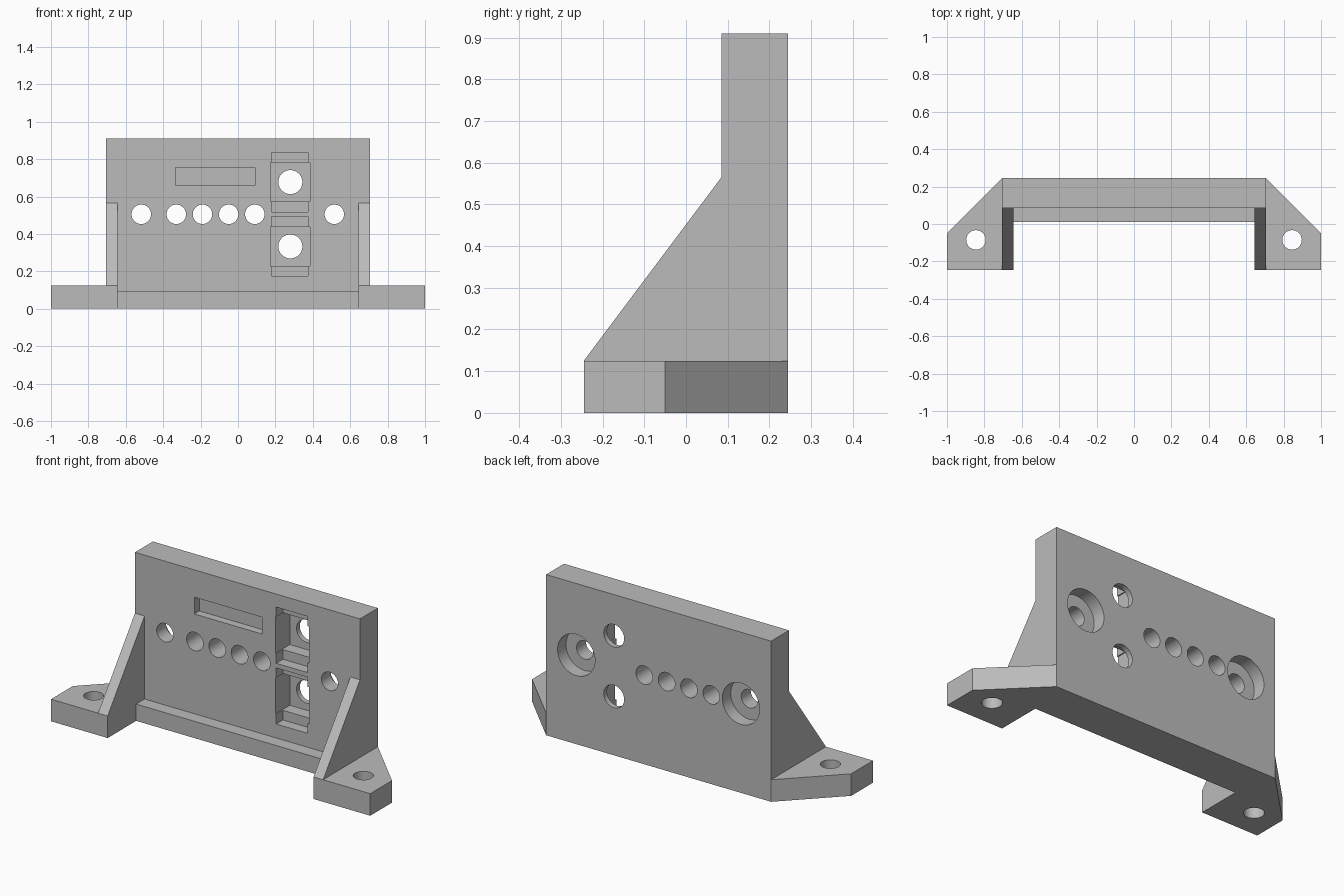
import bpy
import bmesh
import math
from mathutils import Matrix, Vector

cube = bpy.data.objects.get("Cube")
if cube:
    bpy.data.objects.remove(cube, do_unlink=True)

grey = bpy.data.materials.new("plain_grey")
grey.use_nodes = True
grey.diffuse_color = (0.5, 0.5, 0.5, 1)
grey.node_tree.nodes["Principled BSDF"].inputs["Base Color"].default_value = grey.diffuse_color


def add_object(name, bm):
    bmesh.ops.recalc_face_normals(bm, faces=bm.faces)
    mesh = bpy.data.meshes.new(name)
    bm.to_mesh(mesh)
    bm.free()
    mesh.materials.append(grey)
    obj = bpy.data.objects.new(name, mesh)
    bpy.context.collection.objects.link(obj)
    return obj


def prism(name, points, offset):
    """Extrude a flat outline of 3D points along an offset."""
    bm = bmesh.new()
    face = bm.faces.new([bm.verts.new(p) for p in points])
    result = bmesh.ops.extrude_face_region(bm, geom=[face], use_keep_orig=True)
    moved = [v for v in result["geom"] if isinstance(v, bmesh.types.BMVert)]
    bmesh.ops.translate(bm, verts=moved, vec=offset)
    return add_object(name, bm)


def box(name, x, y, z):
    corners = [(x[0], y[0], z[0]), (x[1], y[0], z[0]), (x[1], y[1], z[0]), (x[0], y[1], z[0])]
    return prism(name, corners, (0, 0, z[1] - z[0]))


def cylinder(name, centre, radius, length, along_y=True):
    bm = bmesh.new()
    turn = Matrix.Rotation(math.pi / 2, 4, "X") if along_y else Matrix()
    bmesh.ops.create_cone(bm, cap_ends=True, segments=48, radius1=radius, radius2=radius,
                          depth=length, matrix=Matrix.Translation(centre) @ turn)
    return add_object(name, bm)


FRONT, BACK = 0.085, 0.245
HALF, INNER = 0.705, 0.645

# Upright plate and the low sill along its front
body = box("mounting_bracket", (-HALF, HALF), (FRONT, BACK), (0, 0.91))
solids = [box("sill", (-INNER - 0.02, INNER + 0.02), (0.01, FRONT + 0.03), (0, 0.095))]
cutters = []

for s in (-1, 1):
    # Sloping side gusset
    side = [(-0.245, 0), (-0.245, 0.125), (FRONT, 0.565), (BACK, 0.565), (BACK, 0)]
    solids.append(prism("gusset", [(s * INNER, y, z) for y, z in side], (s * (HALF - INNER), 0, 0)))
    # Foot with chamfered rear corner and a bolt hole
    foot = [(INNER, -0.245), (1, -0.245), (1, -0.05), (HALF, BACK), (INNER, BACK)]
    solids.append(prism("foot", [(s * x, y, 0) for x, y in foot], (0, 0, 0.125)))
    cutters.append(cylinder("bolt_hole", (s * 0.845, -0.085, 0.06), 0.052, 0.4, False))
    # Counterbore on the back
    cutters.append(cylinder("counterbore", (s * 0.516, BACK, 0.505), 0.117, 0.15))

# Row of through holes
for x in (-0.517, -0.33, -0.19, -0.05, 0.09, 0.515):
    cutters.append(cylinder("round_hole", (x, 0.16, 0.505), 0.052, 0.5))

# Long shallow slot in the front
cutters.append(box("slot", (-0.333, 0.09), (0, FRONT + 0.045), (0.66, 0.755)))

# Stepped pockets, each with a hole through its thin floor
for z in (0.333, 0.677):
    cutters.append(box("pocket_ledges", (0.18, 0.375), (0, FRONT + 0.06), (z - 0.159, z + 0.159)))
    cutters.append(box("pocket", (0.174, 0.384), (0, FRONT + 0.13), (z - 0.104, z + 0.104)))
    cutters.append(cylinder("pocket_hole", (0.28, 0.2, z), 0.064, 0.3))

# Join the solids, then cut every opening
for obj, operation in [(o, "UNION") for o in solids] + [(o, "DIFFERENCE") for o in cutters]:
    mod = body.modifiers.new(obj.name, "BOOLEAN")
    mod.operation, mod.object, mod.solver = operation, obj, "EXACT"

bpy.context.view_layer.update()
depsgraph = bpy.context.evaluated_depsgraph_get()
finished = bpy.data.meshes.new_from_object(body.evaluated_get(depsgraph))
body.modifiers.clear()
body.data = finished
for obj in solids + cutters:
    bpy.data.objects.remove(obj, do_unlink=True)

# Merge coplanar faces
bm = bmesh.new()
bm.from_mesh(finished)
bmesh.ops.remove_doubles(bm, verts=bm.verts, dist=0.0002)
bmesh.ops.dissolve_limit(bm, angle_limit=math.radians(1), verts=bm.verts, edges=bm.edges)
bm.to_mesh(finished)
bm.free()

# Smooth bores, sharp edges
bpy.ops.object.select_all(action="DESELECT")
body.select_set(True)
bpy.context.view_layer.objects.active = body
bpy.ops.object.shade_smooth_by_angle(angle=math.radians(30))
